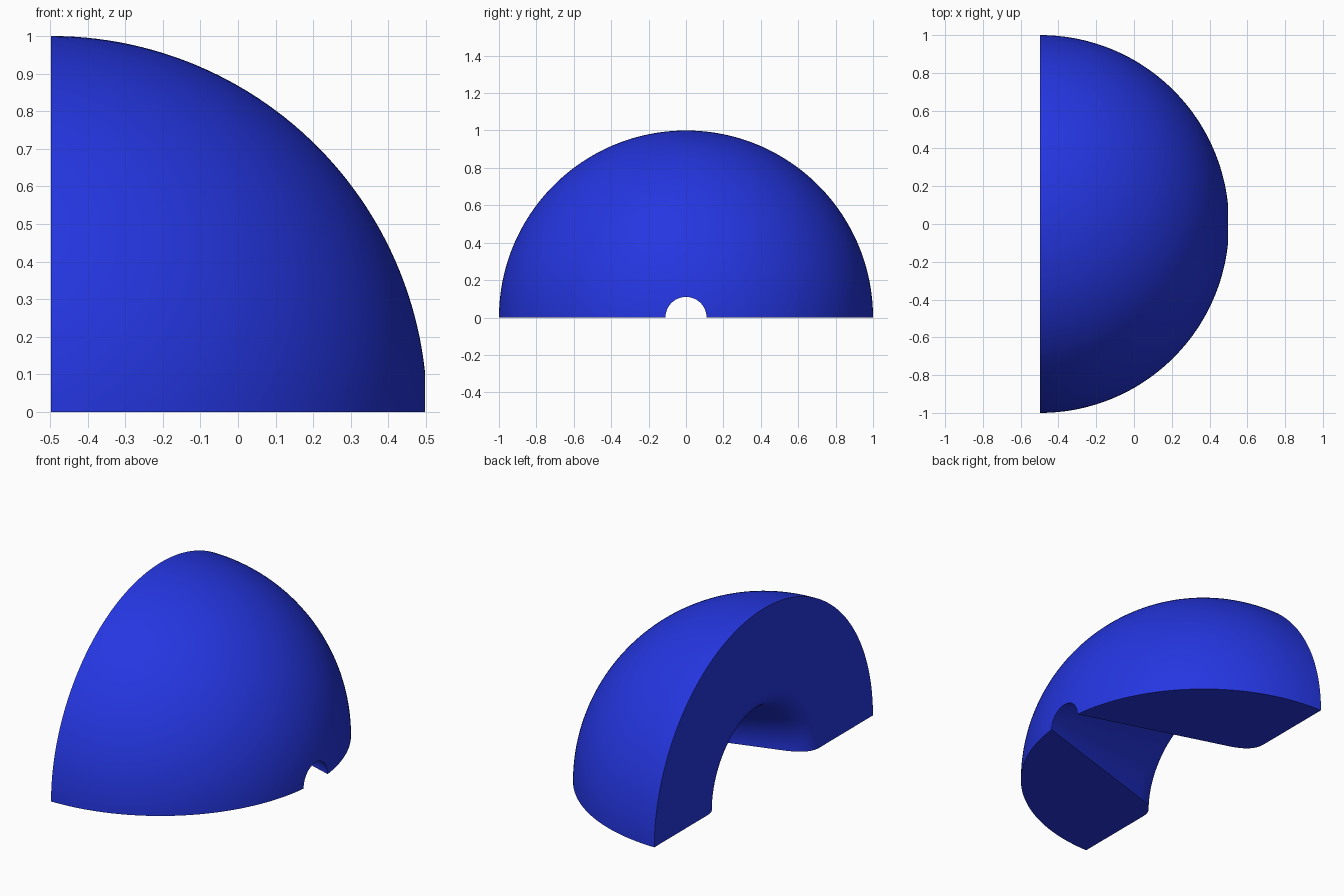
import bpy, bmesh, math
from mathutils import Vector

if "Cube" in bpy.data.objects:
    bpy.data.objects.remove(bpy.data.objects["Cube"])

X0 = -0.497            # plane of the flat rear face
MOUTH_END = 0.11       # small bore radius at the nose
ARC, TURN = 48, 96

# Half cross-section (distance along axis, radius): dome, then tapered bore, then flared mouth
a_end = math.acos(MOUTH_END)
profile = [(math.sin(a_end * i / ARC), math.cos(a_end * i / ARC)) for i in range(ARC + 1)]
profile += [(0.13, 0.376)]
# Rounded mouth lip blending the bore into the flat face (quadratic curve)
p0, p1, p2 = Vector((0.13, 0.376)), Vector((0.0, 0.416)), Vector((0.0, 0.51))
for i in range(1, 13):
    t = i / 12
    profile.append(tuple((1 - t) ** 2 * p0 + 2 * t * (1 - t) * p1 + t * t * p2))

# Half-turn revolve around the x axis
bm = bmesh.new()
rings = []
for j in range(TURN + 1):
    a = math.pi * j / TURN
    rings.append([bm.verts.new((X0 + u, r * math.cos(a), r * math.sin(a))) for u, r in profile])
n = len(profile)
for r0, r1 in zip(rings, rings[1:]):
    for i in range(n):
        k = (i + 1) % n
        bm.faces.new((r0[i], r0[k], r1[k], r1[i]))

# Flat undersides
for ring in (rings[0], rings[-1]):
    bm.faces.new(ring)
bmesh.ops.recalc_face_normals(bm, faces=bm.faces)

mesh = bpy.data.meshes.new("bored_dome_half")
bm.to_mesh(mesh)
bm.free()
obj = bpy.data.objects.new("bored_dome_half", mesh)
bpy.context.collection.objects.link(obj)

# Blue material
mat = bpy.data.materials.new("blue")
mat.diffuse_color = (0.018, 0.037, 0.75, 1)
mat.use_nodes = True
mat.node_tree.nodes["Principled BSDF"].inputs["Base Color"].default_value = mat.diffuse_color
mesh.materials.append(mat)

# Smooth curves, crisp rims
bpy.context.view_layer.objects.active = obj
obj.select_set(True)
bpy.ops.object.shade_smooth_by_angle(angle=math.radians(30))
